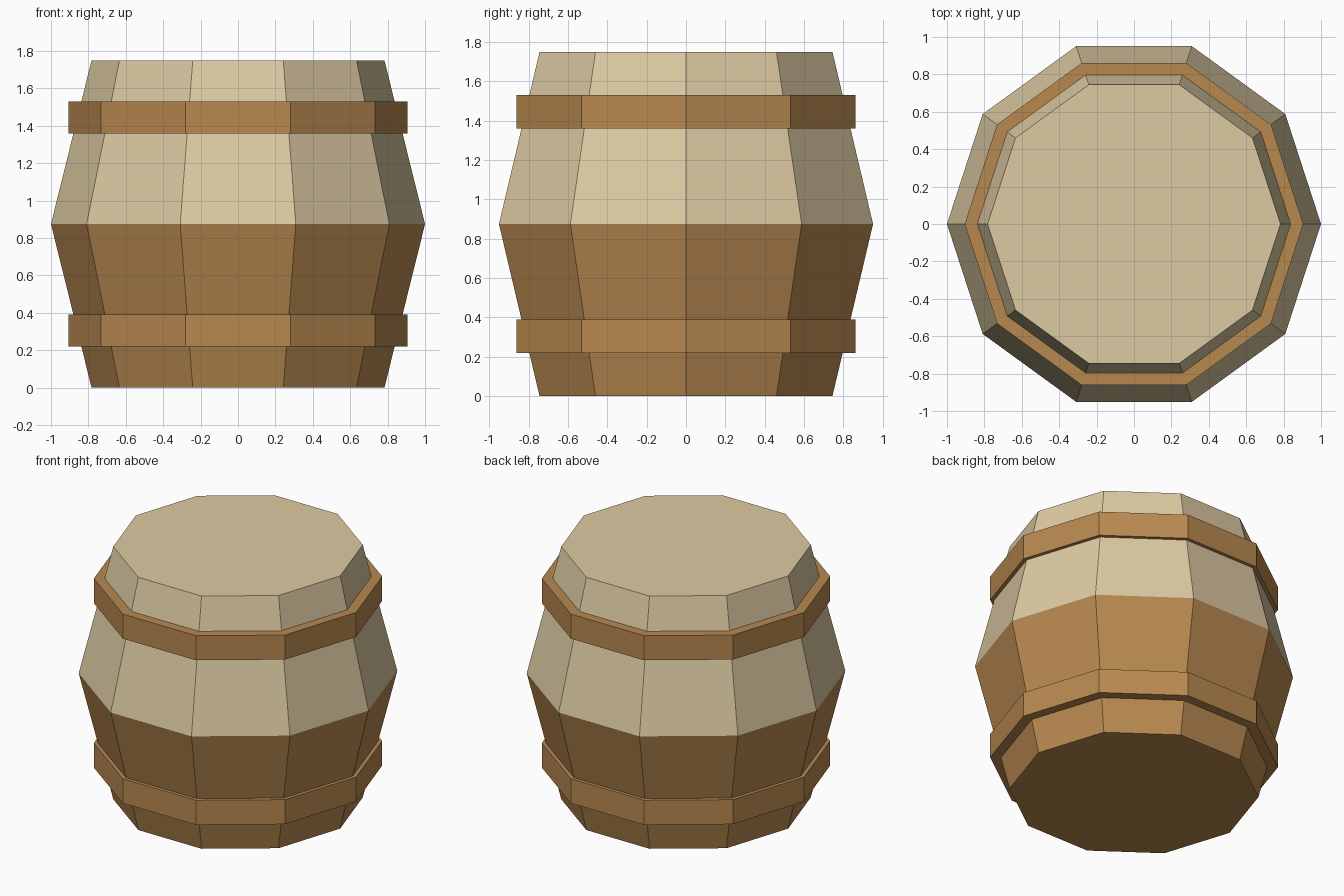
import bpy, bmesh, math

if "Cube" in bpy.data.objects:
    bpy.data.objects.remove(bpy.data.objects["Cube"])

SIDES = 10
HEIGHT = 1.75
MID = HEIGHT / 2


def material(name, rgb):
    m = bpy.data.materials.new(name)
    m.diffuse_color = (*rgb, 1)
    m.use_nodes = True
    m.node_tree.nodes["Principled BSDF"].inputs["Base Color"].default_value = m.diffuse_color
    return m


pale_wood = material("pale_wood", (0.72, 0.59, 0.36))
brown_wood = material("brown_wood", (0.48, 0.25, 0.08))


def lathe(name, profile, mats, closed=False):
    """Revolve (radius, z) points; open profiles get end caps."""
    bm = bmesh.new()
    rings = [[bm.verts.new((r * math.cos(math.tau * i / SIDES),
                            r * math.sin(math.tau * i / SIDES), z))
              for i in range(SIDES)] for r, z in profile]
    pairs = list(zip(rings, rings[1:]))
    if closed:
        pairs.append((rings[-1], rings[0]))
    for a, b in pairs:
        for i in range(SIDES):
            j = (i + 1) % SIDES
            bm.faces.new((a[i], a[j], b[j], b[i]))
    if not closed:
        bm.faces.new(rings[0])
        bm.faces.new(rings[-1])
    bmesh.ops.recalc_face_normals(bm, faces=bm.faces)
    mesh = bpy.data.meshes.new(name)
    bm.to_mesh(mesh)
    bm.free()
    for m in mats:
        mesh.materials.append(m)
    obj = bpy.data.objects.new(name, mesh)
    bpy.context.collection.objects.link(obj)
    return obj


# Bulging barrel body: brown below the middle, pale above
body = lathe("barrel_body", [(0.783, 0), (1.0, MID), (0.783, HEIGHT)],
             [brown_wood, pale_wood])
for p in body.data.polygons:
    p.material_index = int(p.center.z > MID)

# Two straight hoops, mirrored about the middle
for name, z in (("lower_hoop", 0.305), ("upper_hoop", HEIGHT - 0.305)):
    lo, hi = z - 0.085, z + 0.085
    lathe(name, [(0.905, lo), (0.905, hi), (0.81, hi), (0.81, lo)],
          [brown_wood], closed=True)
